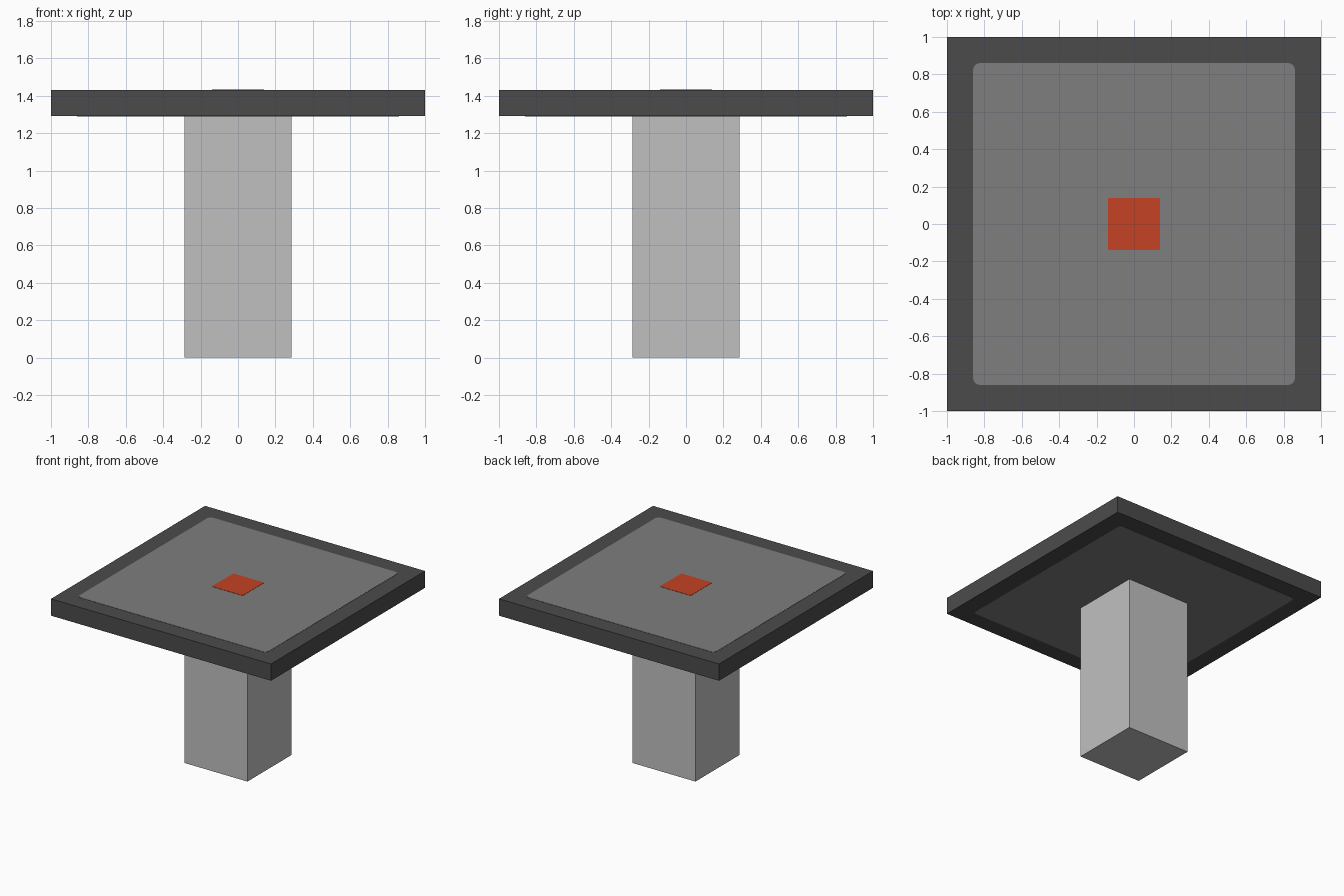
import bpy, bmesh, math

if "Cube" in bpy.data.objects:
    bpy.data.objects.remove(bpy.data.objects["Cube"])


def srgb(r, g, b):
    f = lambda c: c / 12.92 if c <= 0.04045 else ((c + 0.055) / 1.055) ** 2.4
    return tuple(f(v / 255) for v in (r, g, b)) + (1.0,)


def material(name, *rgb):
    m = bpy.data.materials.new(name)
    m.diffuse_color = srgb(*rgb)
    m.use_nodes = True
    m.node_tree.nodes["Principled BSDF"].inputs["Base Color"].default_value = m.diffuse_color
    return m


dark = material("dark grey", 75, 75, 75)
mid = material("mid grey", 126, 126, 126)
light = material("light grey", 192, 192, 192)
red = material("orange red", 196, 66, 36)


def plate(name, half, z0, z1, mat, radius=0.0, steps=4):
    """Square block centred on the z axis, with optional rounded corners."""
    bm = bmesh.new()
    pts = []
    for k in range(4):
        mid_angle = math.radians(45 + 90 * k)
        cx = math.copysign(half - radius, math.cos(mid_angle))
        cy = math.copysign(half - radius, math.sin(mid_angle))
        for i in range(steps + 1 if radius else 1):
            a = math.radians(90 * k + 90 * i / steps)
            pts.append((cx + radius * math.cos(a), cy + radius * math.sin(a), z0))
    base = bm.faces.new([bm.verts.new(p) for p in pts])
    top = bmesh.ops.extrude_face_region(bm, geom=[base], use_keep_orig=True)
    bmesh.ops.translate(bm, vec=(0, 0, z1 - z0),
                        verts=[v for v in top["geom"] if isinstance(v, bmesh.types.BMVert)])
    bmesh.ops.recalc_face_normals(bm, faces=bm.faces)
    me = bpy.data.meshes.new(name)
    bm.to_mesh(me)
    bm.free()
    me.materials.append(mat)
    ob = bpy.data.objects.new(name, me)
    bpy.context.collection.objects.link(ob)
    return ob


BOTTOM, TOP, SKIN = 1.292, 1.43, 0.002

# Pedestal and slab
plate("pedestal", 0.286, 0, BOTTOM, light)
plate("table_top", 1.0, BOTTOM, TOP, dark)

# Inlaid panels on both sides of the slab, and the centre marker
plate("upper_panel", 0.86, TOP - SKIN, TOP + SKIN, mid, 0.035)
plate("lower_panel", 0.86, BOTTOM - SKIN, BOTTOM + SKIN, mid, 0.035)
plate("centre_marker", 0.14, TOP, TOP + 2 * SKIN, red, 0.01)
